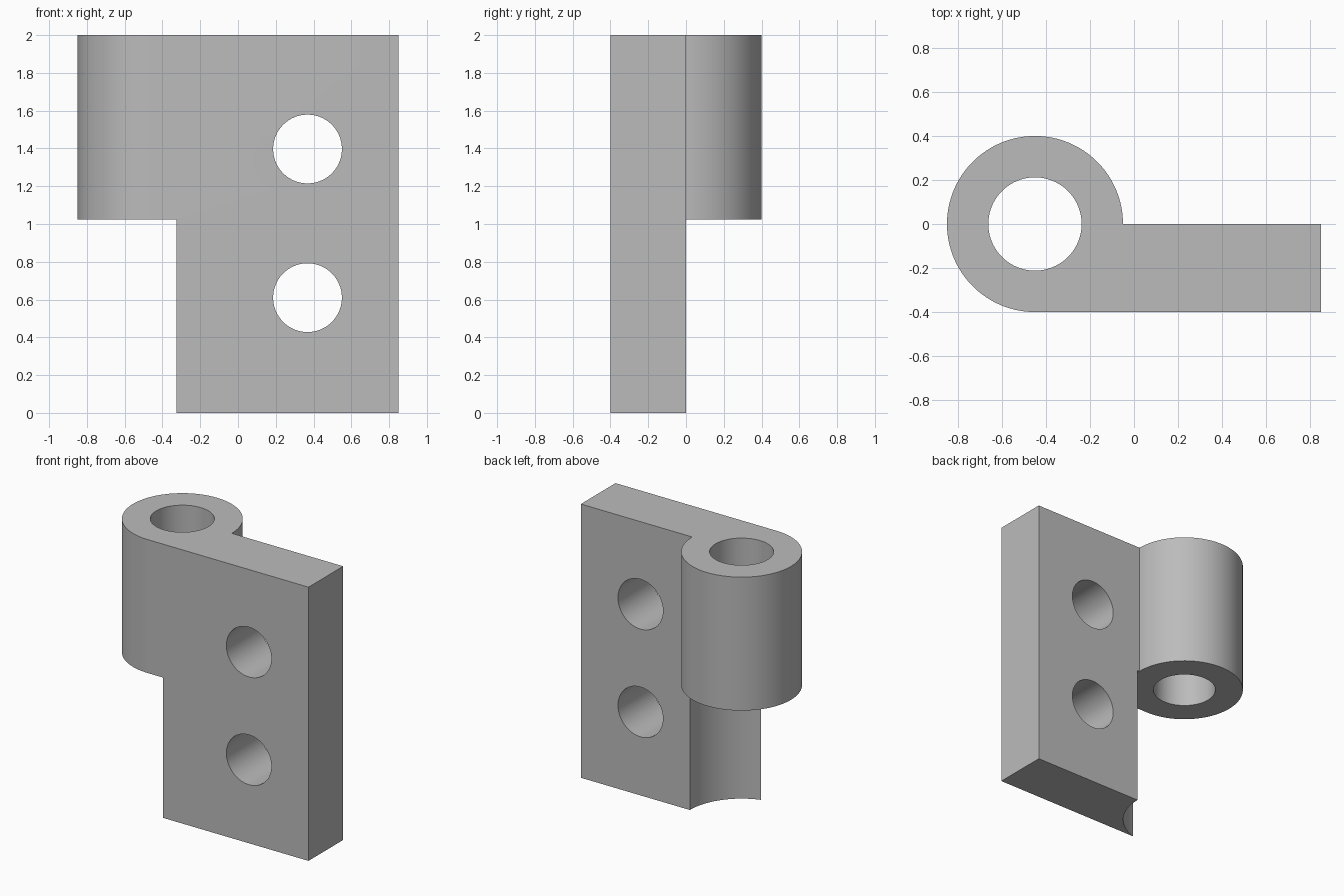
import bpy, bmesh
from math import cos, sin, pi, radians
from mathutils import Matrix, Vector

if "Cube" in bpy.data.objects:
    bpy.data.objects.remove(bpy.data.objects["Cube"])

HEIGHT, PIN_X, KNUCKLE_R = 2.0, -0.45, 0.4
BORE_R, CLEARANCE_R, KNUCKLE_BASE = 0.212, 0.419, 1.025
RIGHT_EDGE, HOLE_X, HOLE_R = 0.85, 0.368, 0.182

steel = bpy.data.materials.new("plain_grey")
steel.use_nodes = True
grey = (0.5, 0.5, 0.5, 1)
steel.diffuse_color = grey
steel.node_tree.nodes["Principled BSDF"].inputs["Base Color"].default_value = grey


def make_object(name, bm):
    bmesh.ops.recalc_face_normals(bm, faces=bm.faces)
    mesh = bpy.data.meshes.new(name)
    bm.to_mesh(mesh)
    bm.free()
    mesh.materials.append(steel)
    obj = bpy.data.objects.new(name, mesh)
    bpy.context.collection.objects.link(obj)
    return obj


def cutter(name, radius, depth, location, tilt=0):
    bm = bmesh.new()
    matrix = Matrix.Translation(location) @ Matrix.Rotation(tilt, 4, "X")
    bmesh.ops.create_cone(bm, cap_ends=True, segments=96, radius1=radius,
                          radius2=radius, depth=depth, matrix=matrix)
    obj = make_object(name, bm)
    obj.hide_render = True
    return obj


# Leaf and knuckle share one profile: three quarters of a circle, then the plate
steps = 96
outline = [(PIN_X + KNUCKLE_R * cos(1.5 * pi * i / steps),
            KNUCKLE_R * sin(1.5 * pi * i / steps)) for i in range(steps + 1)]
outline += [(RIGHT_EDGE, -KNUCKLE_R), (RIGHT_EDGE, 0)]
bm = bmesh.new()
face = bm.faces.new([bm.verts.new((x, y, 0)) for x, y in outline])
top = bmesh.ops.extrude_face_region(bm, geom=[face])["geom"]
bmesh.ops.translate(bm, vec=Vector((0, 0, HEIGHT)),
                    verts=[v for v in top if isinstance(v, bmesh.types.BMVert)])
leaf = make_object("hinge_leaf", bm)

# Clearance below the knuckle, pin bore and two screw holes
cutters = [
    cutter("clearance_cutter", CLEARANCE_R, 2, (PIN_X, 0, KNUCKLE_BASE - 1)),
    cutter("bore_cutter", BORE_R, 3, (PIN_X, 0, 1)),
]
for z in (0.61, 1.397):
    cutters.append(cutter("screw_hole_cutter", HOLE_R, 2, (HOLE_X, 0, z), pi / 2))

bpy.ops.object.select_all(action="DESELECT")
leaf.select_set(True)
bpy.context.view_layer.objects.active = leaf
for tool in cutters:
    mod = leaf.modifiers.new(tool.name, "BOOLEAN")
    mod.operation, mod.solver, mod.object = "DIFFERENCE", "EXACT", tool
    bpy.ops.object.modifier_apply(modifier=mod.name)
    bpy.data.objects.remove(tool)

bpy.ops.object.shade_smooth_by_angle(angle=radians(30))
